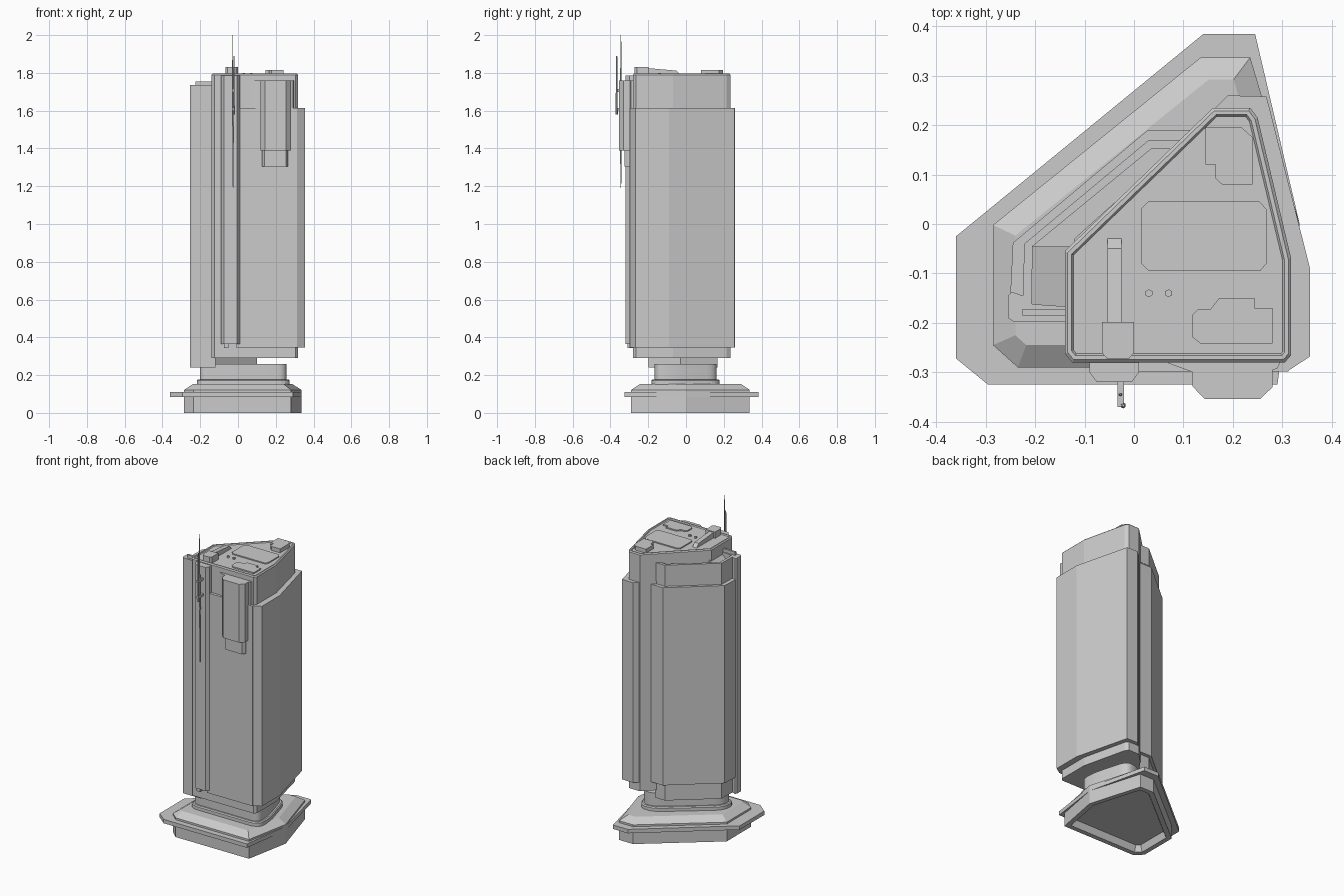
import bpy, bmesh
from mathutils import Vector

if "Cube" in bpy.data.objects:
    bpy.data.objects.remove(bpy.data.objects["Cube"])


def offset(pts, d):
    """Move every edge of a counter-clockwise outline inwards by d."""
    out, n = [], len(pts)
    for i in range(n):
        p, a, b = Vector(pts[i]), Vector(pts[i - 1]), Vector(pts[(i + 1) % n])
        e1, e2 = (p - a).normalized(), (b - p).normalized()
        n1, n2 = Vector((-e1.y, e1.x)), Vector((-e2.y, e2.x))
        m = n1 + n2
        out.append(tuple(p + m * (d / max(0.3, 1 + n1.dot(n2)))))
    return out


def rounded(pts, r, seg=5):
    """Replace each corner with a small curve."""
    out, n = [], len(pts)
    for i in range(n):
        p, a, b = Vector(pts[i]), Vector(pts[i - 1]), Vector(pts[(i + 1) % n])
        s = p + (a - p).normalized() * min(r, (a - p).length * .45)
        e = p + (b - p).normalized() * min(r, (b - p).length * .45)
        for k in range(seg + 1):
            t = k / seg
            out.append(tuple(s * (1 - t) ** 2 + p * 2 * t * (1 - t) + e * t * t))
    return out


def finish(bm, name):
    bmesh.ops.recalc_face_normals(bm, faces=bm.faces)
    me = bpy.data.meshes.new(name)
    bm.to_mesh(me)
    bm.free()
    ob = bpy.data.objects.new(name, me)
    bpy.context.collection.objects.link(ob)
    return ob


def loft(name, pts, levels, smooth=False):
    """Stack an outline through (z, inset) levels and cap both ends."""
    bm = bmesh.new()
    rings = [[bm.verts.new((x, y, z)) for x, y in (offset(pts, d) if d else pts)]
             for z, d in levels]
    n = len(pts)
    for lo, hi in zip(rings, rings[1:]):
        for i in range(n):
            f = bm.faces.new((lo[i], lo[(i + 1) % n], hi[(i + 1) % n], hi[i]))
            f.smooth = smooth
    bm.faces.new(rings[0][::-1])
    bm.faces.new(rings[-1])
    return finish(bm, name)


def box(name, x0, x1, y0, y1, z0, z1):
    return loft(name, [(x0, y0), (x1, y0), (x1, y1), (x0, y1)], [(z0, 0), (z1, 0)])


def spike(name, x, y, z0, z1, r0, r1):
    bm = bmesh.new()
    bmesh.ops.create_cone(bm, cap_ends=True, segments=6, radius1=r0, radius2=r1, depth=z1 - z0)
    bmesh.ops.translate(bm, verts=bm.verts, vec=(x, y, (z0 + z1) / 2))
    return finish(bm, name)


# Base: hollow plinth, thin flange, sloped deck
plinth = [(-.235, -.29), (.28, -.29), (.335, 0), (.235, .337), (.135, .337), (-.285, -.002), (-.285, -.245)]
flange = [(-.295, -.325), (.29, -.325), (.335, 0), (.245, .384), (.14, .384), (-.36, -.025), (-.36, -.272)]
loft("base_plinth", plinth, [(.04, .045), (0, .03), (0, 0), (.09, 0)])
loft("base_flange", flange, [(.085, 0), (.11, 0)])
loft("base_deck", plinth, [(.105, 0), (.122, 0), (.152, .045)])

# Neck with collar ring
neck = rounded([(-.21, -.175), (.265, -.175), (.265, -.06), (.2, .17), (.11, .17), (-.21, -.08)], .06)
loft("neck", neck, [(.15, .008), (.26, .008)], True)
loft("neck_collar", offset(neck, -.008), [(.15, 0), (.172, 0), (.178, .006)])

# Main tower core with inset roof rim
core = [(-.125, -.28), (.305, -.28), (.318, -.265), (.318, -.07), (.25, .215), (.235, .235),
        (.16, .235), (-.14, -.055), (-.14, -.262)]
loft("tower_core", core, [(.29, 0), (1.79, 0), (1.796, .006), (1.796, .014), (1.79, .018)])

# Right cladding panel wrapping the back corner
loft("right_panel", [(.31, -.298), (.356, -.268), (.356, -.09), (.268, .258), (.19, .26), (.165, .235),
                     (.235, .225), (.31, -.07), (.30, -.27)], [(.345, 0), (1.615, 0)])

# Front cladding panel and upper backing plate
box("front_panel", -.01, .312, -.298, -.27, .345, 1.615)
loft("upper_backing_plate", [(.07, -.282), (.12, -.3), (.27, -.3), (.29, -.292), (.30, -.27), (.07, -.27)],
     [(1.6, 0), (1.76, 0)])

# Left wing: body, floor of the open top, rim walls, cladding
wing = [(-.225, -.165), (-.12, -.185), (-.12, -.03), (.10, .168), (.03, .168), (-.222, -.04)]
loft("wing_body", wing, [(.24, 0), (1.64, 0)])
loft("wing_rim", [(-.225, -.165), (-.207, -.165), (-.205, -.045), (.035, .152), (.09, .152),
                  (.105, .17), (.03, .17), (-.222, -.04)], [(1.62, 0), (1.735, 0)])
loft("wing_panel", [(-.25, -.14), (-.2, -.15), (-.2, -.04), (.03, .15), (.08, .15), (.115, .19), (.028, .19), (-.245, -.038)],
     [(.345, 0), (1.6, 0)])
loft("wing_corner_column", [(-.243, -.198), (-.12, -.198), (-.12, -.168), (-.205, -.162), (-.225, -.145), (-.247, -.137),
                            (-.255, -.145), (-.255, -.19)], [(.24, 0), (1.735, 0)])
box("wing_cap", -.225, -.13, -.185, -.172, 1.72, 1.755)

# Sloped infill inside the wing top
bm = bmesh.new()
v = [bm.verts.new(p) for p in [(-.207, -.165, 1.66), (-.13, -.17, 1.73), (-.13, -.045, 1.73), (-.205, -.045, 1.66)]]
bm.faces.new(v)
w = [bm.verts.new((p.co.x, p.co.y, 1.62)) for p in v]
bm.faces.new(w[::-1])
for i in range(4):
    j = (i + 1) % 4
    bm.faces.new((v[i], w[i], w[j], v[j]))
finish(bm, "wing_infill")

# Front vertical conduit
loft("front_conduit", [(-.09, -.27), (-.09, -.3), (-.075, -.32), (-.005, -.32), (.01, -.3), (.01, -.27)],
     [(.365, 0), (1.785, 0)])
box("conduit_foot", -.075, -.05, -.31, -.275, .343, .37)

# Front equipment box with stepped lower end
loft("equipment_box", [(.118, -.28), (.118, -.328), (.143, -.354), (.255, -.354), (.28, -.33), (.28, -.28)],
     [(1.39, 0), (1.76, 0)])
loft("equipment_box_lower", [(.128, -.28), (.128, -.31), (.14, -.326), (.255, -.326), (.266, -.31), (.266, -.28)],
     [(1.305, 0), (1.4, 0)])

# Roof bracket, arm with sloped end
loft("roof_bracket", [(-.055, -.272), (-.01, -.272), (0, -.26), (0, -.198), (-.065, -.198), (-.065, -.26)],
     [(1.78, 0), (1.83, 0)])
arm = box("roof_arm", -.054, -.025, -.2, -.02, 1.78, 1.825)
for vert in arm.data.vertices:
    if vert.co.z > 1.8 and vert.co.y > -.1:
        vert.co.y, vert.co.z = -.05, 1.812

# Roof hatches
hatches = {
    "roof_hatch": ([(.03, -.095), (.255, -.095), (.268, -.08), (.268, .03), (.252, .047), (.03, .047),
                    (.015, .032), (.015, -.08)], 1.797),
    "roof_vent_box": ([(.178, .08), (.24, .08), (.24, .175), (.218, .195), (.145, .195), (.145, .12),
                       (.165, .12), (.165, .092)], 1.815),
    "roof_service_plate": ([(.135, -.242), (.28, -.242), (.28, -.17), (.244, -.17), (.244, -.15), (.172, -.15),
                            (.155, -.172), (.13, -.172), (.117, -.185), (.117, -.228)], 1.798)}
for name, (pts, top) in hatches.items():
    loft(name, pts, [(1.78, 0), (top, 0)])
for i in range(2):
    spike(f"roof_bolt_{i}", .03 + i * .04, -.14, 1.785, 1.8, .008, .008)

# Antennas and their clips
spike("main_antenna", -.028, -.345, 1.52, 2.0, .005, .002)
spike("lower_antenna", -.026, -.345, 1.19, 1.54, .002, .005)
spike("short_antenna", -.022, -.367, 1.58, 1.89, .006, .003)
for i, z in enumerate((1.6, 1.7)):
    box(f"antenna_clip_{i}", -.033, -.02, -.37, -.31, z, z + .015)
